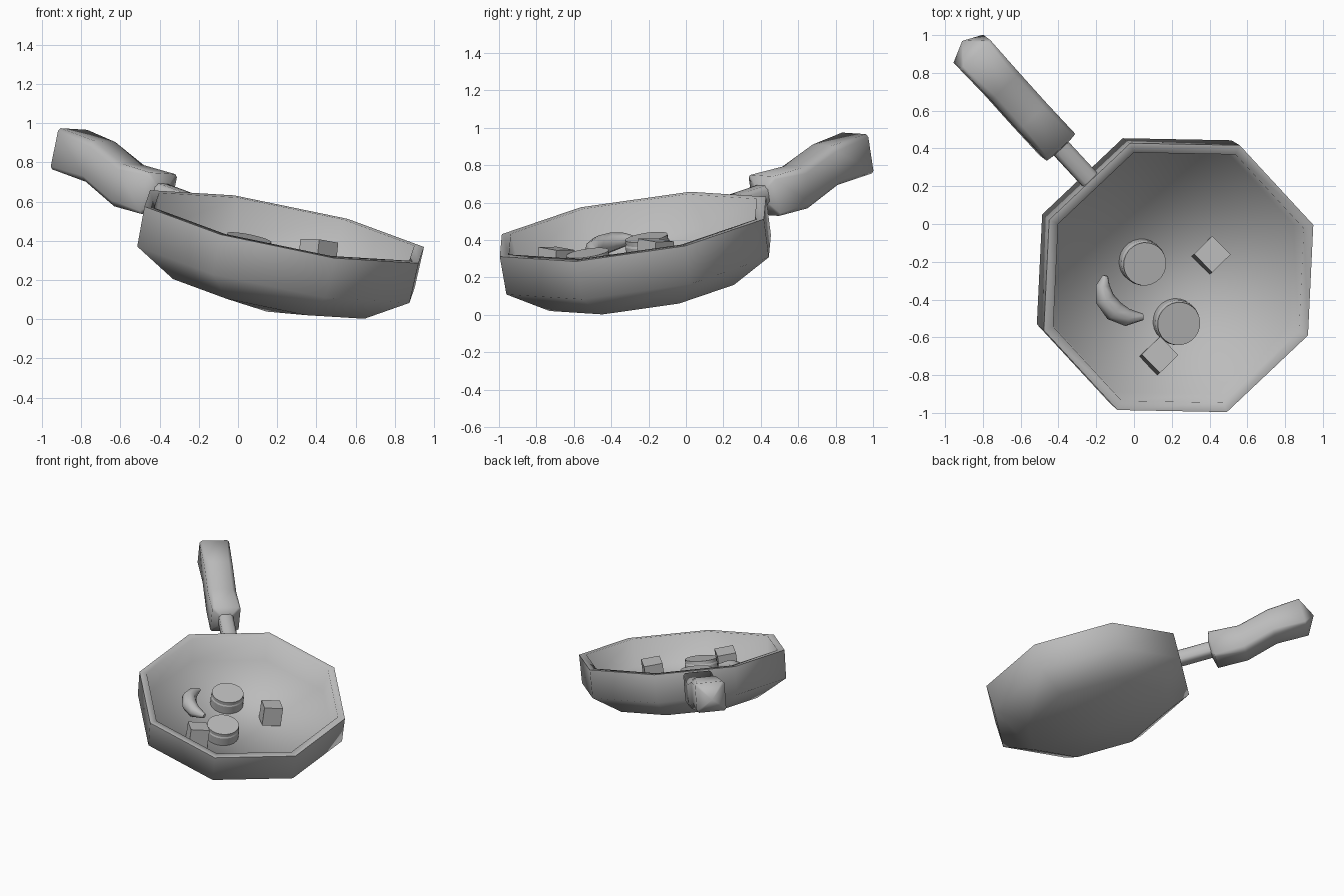
import bpy, bmesh, math
from mathutils import Vector, Matrix

old = bpy.data.objects.get("Cube")
if old:
    bpy.data.objects.remove(old, do_unlink=True)

# One plain grey for everything
grey = bpy.data.materials.new("plain_grey")
grey.use_nodes = True
grey.diffuse_color = (0.5, 0.5, 0.5, 1)
grey.node_tree.nodes["Principled BSDF"].inputs["Base Color"].default_value = (0.5, 0.5, 0.5, 1)


def tilted(origin, up, along):
    """Frame standing on a tilted plane, its x axis near the given direction."""
    up = Vector(up).normalized()
    along = (along - up * along.dot(up)).normalized()
    axes = Matrix((along, up.cross(along), up)).transposed()
    return Matrix.Translation(origin) @ axes.to_4x4()


# Pan frame: x along the handle, z out of the pan, origin at the rim centre
HANDLE_WAY = Vector((-0.659, 0.713, 0.243))
FRAME = tilted((0.236, -0.284, 0.472), (0.198, -0.147, 0.969), HANDLE_WAY)


def loft(name, rings, angle, frame=FRAME):
    """Skin a row of point rings and cap both ends; a one-point ring makes a pole."""
    bm = bmesh.new()
    rows = [[bm.verts.new(p) for p in ring] for ring in rings]
    for a, b in zip(rows, rows[1:]):
        n = max(len(a), len(b))
        for i in range(n):
            j = (i + 1) % n
            quad = [a[i % len(a)], a[j % len(a)], b[j % len(b)], b[i % len(b)]]
            bm.faces.new(list(dict.fromkeys(quad)))
    for end in (rows[0], rows[-1]):
        if len(end) > 1:
            bm.faces.new(end)
    bmesh.ops.recalc_face_normals(bm, faces=bm.faces)
    mesh = bpy.data.meshes.new(name)
    bm.to_mesh(mesh)
    bm.free()
    mesh.materials.append(grey)
    ob = bpy.data.objects.new(name, mesh)
    bpy.context.collection.objects.link(ob)
    ob.matrix_world = frame
    bpy.ops.object.select_all(action="DESELECT")
    ob.select_set(True)
    bpy.context.view_layer.objects.active = ob
    bpy.ops.object.shade_smooth_by_angle(angle=math.radians(angle))


def ring(r, h, sides=8, x=0, y=0):
    if r == 0:
        return [Vector((x, y, h))]
    step = math.tau / sides
    return [Vector((x + r * math.cos((i + 0.5) * step), y + r * math.sin((i + 0.5) * step), h))
            for i in range(sides)]


def on_pan(x, y, depth):
    """Pan-frame point over plan position x, y, at a depth under the rim."""
    inverse = FRAME.inverted()
    p, q = inverse @ Vector((x, y, 0)), inverse @ Vector((x, y, 1))
    return p.lerp(q, (-depth - p.z) / (q.z - p.z))


# Eight-sided pan: underside, outer wall, rim, inner wall, flat floor
PROFILE = [(0, -0.447), (0.54, -0.35), (0.768, -0.21), (0.773, 0), (0.719, 0), (0.702, -0.2)]
loft("pan", [ring(r, h) for r, h in PROFILE], 88)


def section(u, low, high, half, cut, mid=-0.01):
    """Rectangle with cut corners, across the handle."""
    pts = [(-half, low + cut), (-half + cut, low), (half - cut, low), (half, low + cut),
           (half, high - cut), (half - cut, high), (-half + cut, high), (-half, high - cut)]
    return [Vector((u, mid + y, z)) for y, z in pts]


# Stem, and curved grip with bulging ends
loft("handle_stem", [section(u, -0.115, -0.01, 0.052, 0.02) for u in (0.7, 1.0)], 62)
GRIP = [(0.965, -0.178, 0.04, 0.104, 0.015), (1.19, -0.193, 0.03, 0.104, 0.03),
        (1.43, -0.124, 0.092, 0.104, 0.03), (1.67, -0.12, 0.097, 0.108, 0.015)]
ends = [[Vector((u, -0.01, h))] for u, h in ((0.93, -0.065), (1.745, -0.02))]
loft("handle_grip", [ends[0]] + [section(*g) for g in GRIP] + [ends[1]], 75)

# Round slices with a slightly narrower top
for name, x, y in (("slice_back", 0.058, -0.212), ("slice_front", 0.238, -0.528)):
    c = on_pan(x, y, 0.1)
    steps = [(0.12, -0.102), (0.12, -0.035), (0.115, -0.025), (0.115, 0)]
    loft(name, [ring(r, c.z + h, 24, c.x, c.y) for r, h in steps], 25)

# Diced cubes, each leaning a little
for name, top in (("cube_left", (0.415, -0.16, 0.4)), ("cube_front", (0.138, -0.692, 0.355))):
    loft(name, [ring(0.097, h, 4) for h in (-0.14, 0)], 30,
         tilted(top, (0.1, 0.08, 0.99), HANDLE_WAY))

# Curved pod, thick in the middle and narrow at the ends
PATH = [(-0.152, -0.273, 0.015), (-0.165, -0.325, 0.037), (-0.155, -0.395, 0.052),
        (-0.105, -0.46, 0.056), (-0.035, -0.495, 0.047), (0.047, -0.492, 0.018)]
points = [on_pan(x, y, 0.14) for x, y, r in PATH]
rings = []
for i, p in enumerate(points):
    ahead = (points[min(i + 1, len(points) - 1)] - points[max(i - 1, 0)]).normalized()
    across = ahead.cross(Vector((0, 0, 1)))
    angles = [math.tau * k / 8 for k in range(8)]
    rings.append([p + PATH[i][2] * (across * math.cos(a) + Vector((0, 0, math.sin(a)))) for a in angles])
loft("curved_pod", rings, 62)
